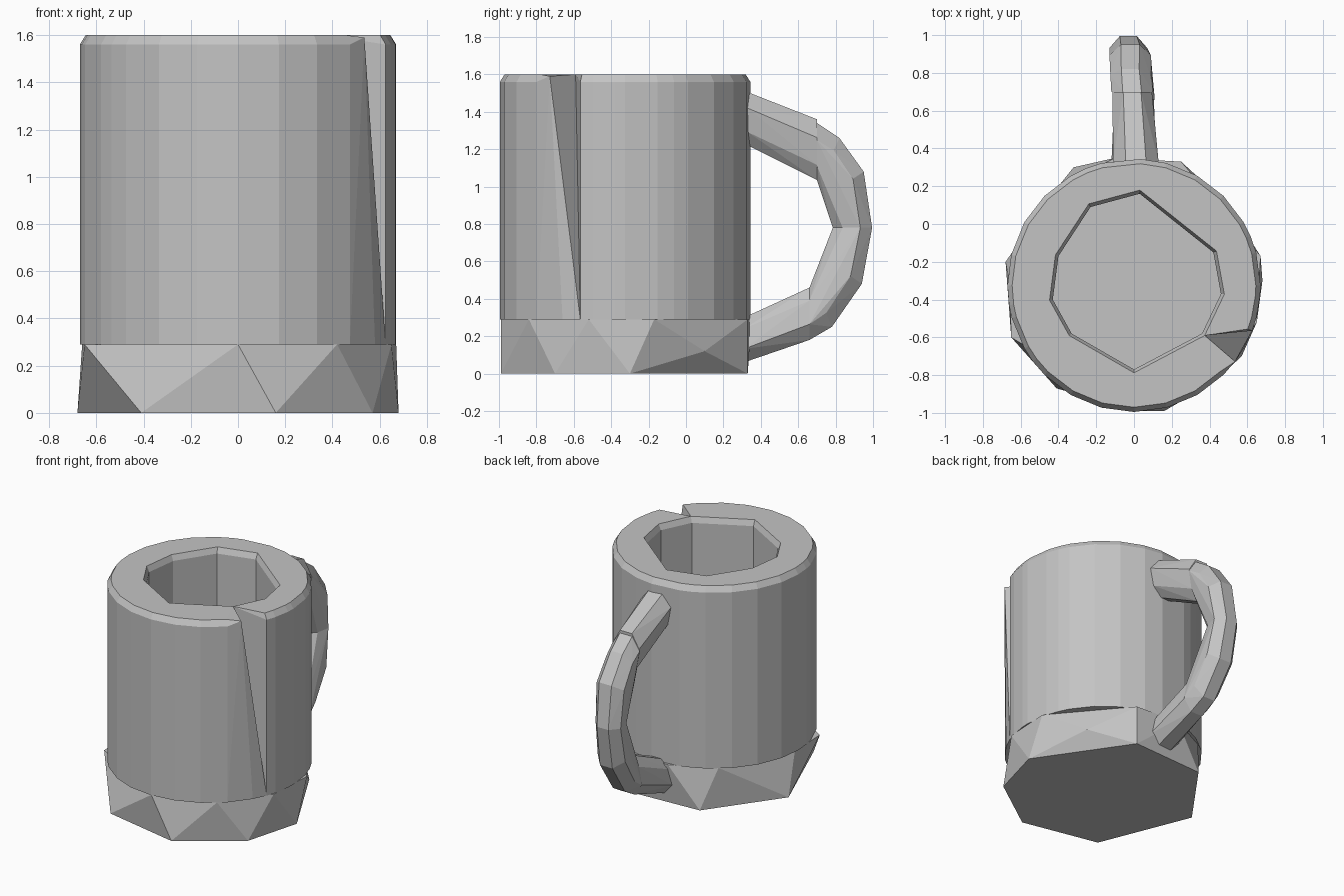
import bpy, bmesh
from math import sin, cos, radians
from mathutils import Vector

if "Cube" in bpy.data.objects:
    bpy.data.objects.remove(bpy.data.objects["Cube"], do_unlink=True)

clay = bpy.data.materials.new("plain grey")
clay.use_nodes = True
clay.diffuse_color = (0.55, 0.55, 0.55, 1)
clay.node_tree.nodes["Principled BSDF"].inputs["Base Color"].default_value = (0.55, 0.55, 0.55, 1)

CENTRE_Y, TOP, LEDGE = -0.325, 1.6, 0.29


def hull(name, points):
    """Faceted solid wrapped tightly around the points."""
    bm = bmesh.new()
    for p in points:
        bm.verts.new(p)
    res = bmesh.ops.convex_hull(bm, input=bm.verts)
    loose = {v for v in res["geom_interior"] + res["geom_unused"]
             if isinstance(v, bmesh.types.BMVert)}
    bmesh.ops.delete(bm, geom=list(loose), context="VERTS")
    bmesh.ops.dissolve_limit(bm, angle_limit=0.02, verts=bm.verts, edges=bm.edges)
    bmesh.ops.recalc_face_normals(bm, faces=bm.faces)
    mesh = bpy.data.meshes.new(name)
    bm.to_mesh(mesh)
    bm.free()
    mesh.materials.append(clay)
    obj = bpy.data.objects.new(name, mesh)
    bpy.context.collection.objects.link(obj)
    return obj


def rim(angle, z, r=0.67):
    a = radians(angle)
    return (r * cos(a), CENTRE_Y + r * sin(a), z)


# Base: uneven seven-sided foot under a wider ring of corners
foot = [(.57, -.7), (.68, -.3), (.25, .33), (-.32, .3), (-.68, -.2), (-.41, -.87), (.16, -.99)]
ring = [(-.65, -.6), (0, -.99), (.42, -.84), (.65, -.52), (.67, -.17), (.25, .33),
        (-.1, .35), (-.4, .2), (-.66, -.3)]
hull("base", [(x, y, 0) for x, y in foot] + [(x, y, LEDGE) for x, y in ring] + [(.5, .1, .12)])

# Wall: one solid per flat inner side, each with a rounded outside
# (inner corner x, inner corner y, angle where the outside is split)
corners = [(.03, .16, 87), (-.23, .09, 112), (-.4, -.17, 166), (-.43, -.4, 189),
           (-.33, -.58, 217), (0, -.77, 270), (.36, -.58, 339), (.46, -.37, 355), (.42, -.15, 383)]
for i, (x, y, start) in enumerate(corners):
    nx, ny, end = corners[(i + 1) % len(corners)]
    if end < start:
        end += 360
    angles = [start] + [a for a in range(0, 721, 15) if start + 4 < a < end - 4] + [end]
    pts = []
    for a in angles:
        pts.append(rim(a, LEDGE))
        if start == 270 and a > 324:
            continue  # leaves the slanted groove beside the front piece
        pts += [rim(a, TOP - 0.04), rim(a, TOP, 0.645)]
    if start == 270:
        pts += [rim(323, TOP - 0.01)]
    for px, py in ((x, y), (nx, ny)):
        pts += [(px, py, LEDGE), (px, py, TOP - 0.04),
                (px * 1.04, CENTRE_Y + (py - CENTRE_Y) * 1.04, TOP)]
    hull(f"wall_piece_{i + 1}", pts)


def section(outer, inner, half_width=0.115, shift=0.0):
    """Six-sided handle cross-section between an outer and an inner (y, z) point."""
    out = []
    for across, t in ((.45, 0), (1, .3), (.8, .75), (.3, 1)):
        y = outer[0] + (inner[0] - outer[0]) * t
        z = outer[1] + (inner[1] - outer[1]) * t
        out += [(shift + s * across * half_width, y, z) for s in (-1, 1)]
    return out


# Handle: four faceted links
links = {
    "handle_upper_arm": [((.33, 1.505), (.33, 1.22), .12, .01), ((.7, 1.36), (.7, 1.035), .105, -.01)],
    "handle_upper_bend": [((.7, 1.34), (.7, 1.035), .11, -.01), ((.82, 1.26), (.72, 1.04), .105, -.02),
                          ((.95, 1.08), (.76, .95), .11, -.02), ((.995, .78), (.785, .78), .1, -.03)],
    "handle_lower_bend": [((.995, .78), (.785, .78), .1, -.03), ((.94, .48), (.74, .62), .11, -.02),
                          ((.78, .25), (.68, .5), .105, -.01), ((.66, .18), (.66, .46), .11, 0)],
    "handle_lower_arm": [((.66, .18), (.66, .46), .105, 0), ((.31, .06), (.31, .3), .12, 0)],
}
for name, cuts in links.items():
    hull(name, [p for cut in cuts for p in section(*cut)])
